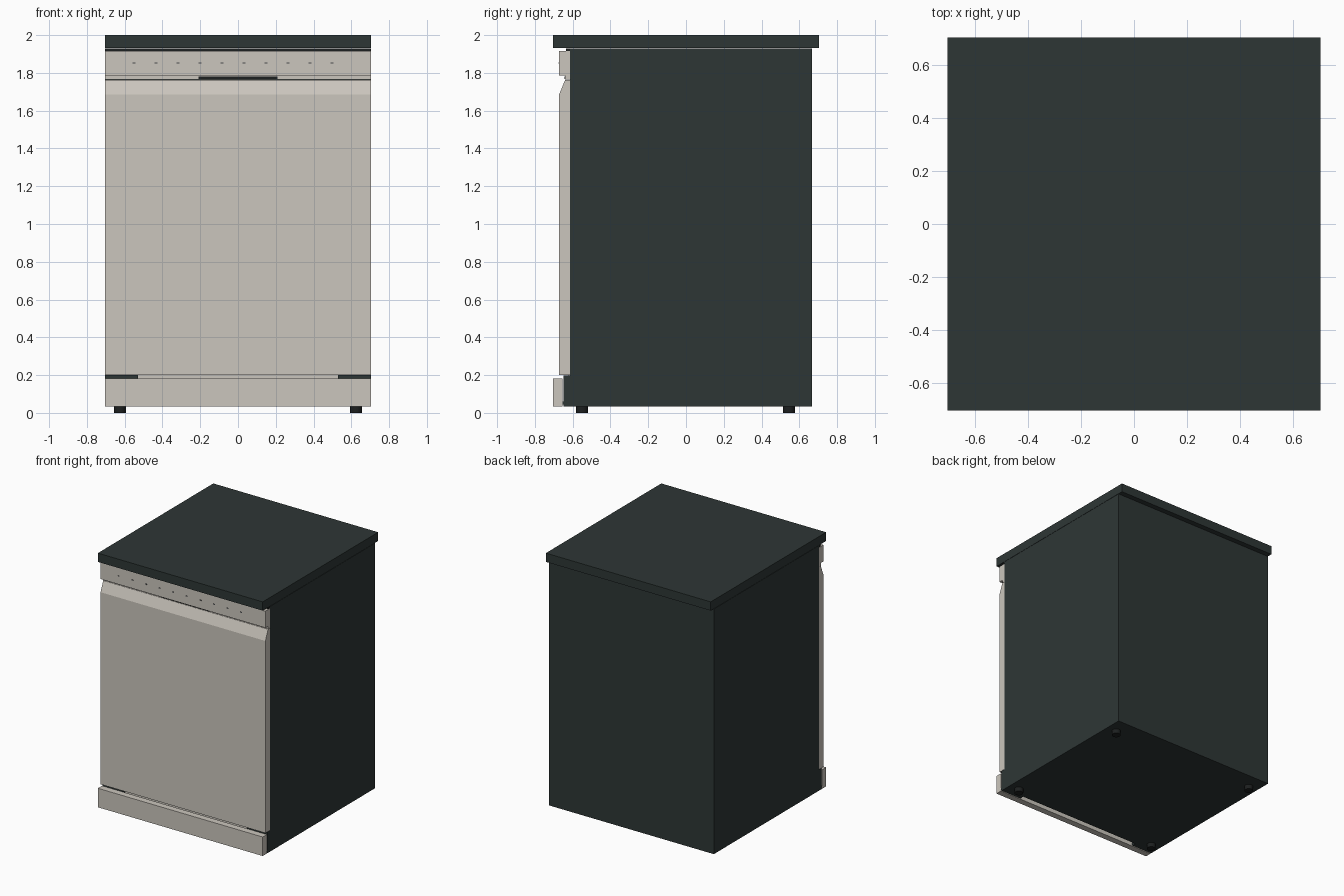
import bpy
import bmesh

cube = bpy.data.objects.get("Cube")
if cube:
    bpy.data.objects.remove(cube, do_unlink=True)


def material(name, rgb):
    m = bpy.data.materials.new(name)
    m.use_nodes = True
    m.diffuse_color = (*rgb, 1)
    m.node_tree.nodes["Principled BSDF"].inputs["Base Color"].default_value = (*rgb, 1)
    return m


STEEL = material("warm steel", (0.60, 0.565, 0.51))
DARK = material("dark slate", (0.027, 0.037, 0.036))
BLACK = material("black", (0.012, 0.014, 0.014))
GREY = material("button grey", (0.06, 0.065, 0.07))


def finish(name, bm, mat):
    bmesh.ops.recalc_face_normals(bm, faces=bm.faces)
    mesh = bpy.data.meshes.new(name)
    bm.to_mesh(mesh)
    bm.free()
    mesh.materials.append(mat)
    obj = bpy.data.objects.new(name, mesh)
    bpy.context.collection.objects.link(obj)
    return obj


def extrude_x(name, profile, x0, x1, mat):
    """Sweep a closed (y, z) profile along x."""
    bm = bmesh.new()
    face = bm.faces.new([bm.verts.new((x0, y, z)) for y, z in profile])
    ext = bmesh.ops.extrude_face_region(bm, geom=[face])["geom"]
    verts = [v for v in ext if isinstance(v, bmesh.types.BMVert)]
    bmesh.ops.translate(bm, verts=verts, vec=(x1 - x0, 0, 0))
    return finish(name, bm, mat)


def box(name, x, y, z, mat):
    profile = [(y[0], z[0]), (y[1], z[0]), (y[1], z[1]), (y[0], z[1])]
    return extrude_x(name, profile, x[0], x[1], mat)


W = 0.705        # half width
FACE = -0.615    # front of the cabinet
FULL = (-W, W)

# Cabinet and worktop
box("cabinet", FULL, (FACE, 0.667), (0.035, 1.93), DARK)
box("worktop", FULL, (-W, W), (1.932, 2.0), DARK)
box("top_seal", FULL, (-0.635, FACE), (1.917, 1.93), BLACK)

# Door with sloped grip edge
extrude_x("door", [(FACE, 0.2), (-0.672, 0.2), (-0.672, 1.685),
                   (-0.64, 1.763), (FACE, 1.763)], -W, W, STEEL)

# Control panel with recessed lower lip
extrude_x("control_panel", [(FACE, 1.765), (-0.64, 1.765), (-0.64, 1.787),
                            (-0.672, 1.787), (-0.672, 1.915), (FACE, 1.915)],
          -W, W, STEEL)
box("handle_slot", (-0.21, 0.21), (-0.644, -0.638), (1.768, 1.782), BLACK)

# Row of buttons
for i in range(10):
    x = -0.55 + i * 0.1165
    box(f"button_{i + 1}", (x - 0.008, x + 0.008), (-0.674, -0.67),
        (1.849, 1.855), GREY)

# Plinth, its backing and the corner brackets
box("plinth", FULL, (-W, -0.655), (0.035, 0.182), STEEL)
box("plinth_backing", (-0.53, 0.53), (-0.622, FACE), (0.06, 0.2), STEEL)
for side, name in ((-1, "right"), (1, "left")):
    xs = sorted((side * 0.53, side * W))
    box(f"{name}_bracket", xs, (-0.648, FACE), (0.035, 0.198), DARK)
    box(f"{name}_bracket_foot", xs, (-0.656, -0.646), (0.045, 0.06), DARK)

# Round feet
for side, name in ((-1, "right"), (1, "left")):
    for y, end in ((-0.55, "front"), (0.545, "back")):
        bm = bmesh.new()
        bmesh.ops.create_cone(bm, cap_ends=True, segments=24, radius1=0.032,
                              radius2=0.032, depth=0.037)
        bmesh.ops.translate(bm, verts=bm.verts, vec=(side * 0.625, y, 0.0185))
        foot = finish(f"{end}_{name}_foot", bm, BLACK)
        for p in foot.data.polygons:
            p.use_smooth = len(p.vertices) == 4
        for e in foot.data.edges:
            a, b = (foot.data.vertices[i].co.z for i in e.vertices)
            e.use_edge_sharp = abs(a - b) < 0.001
